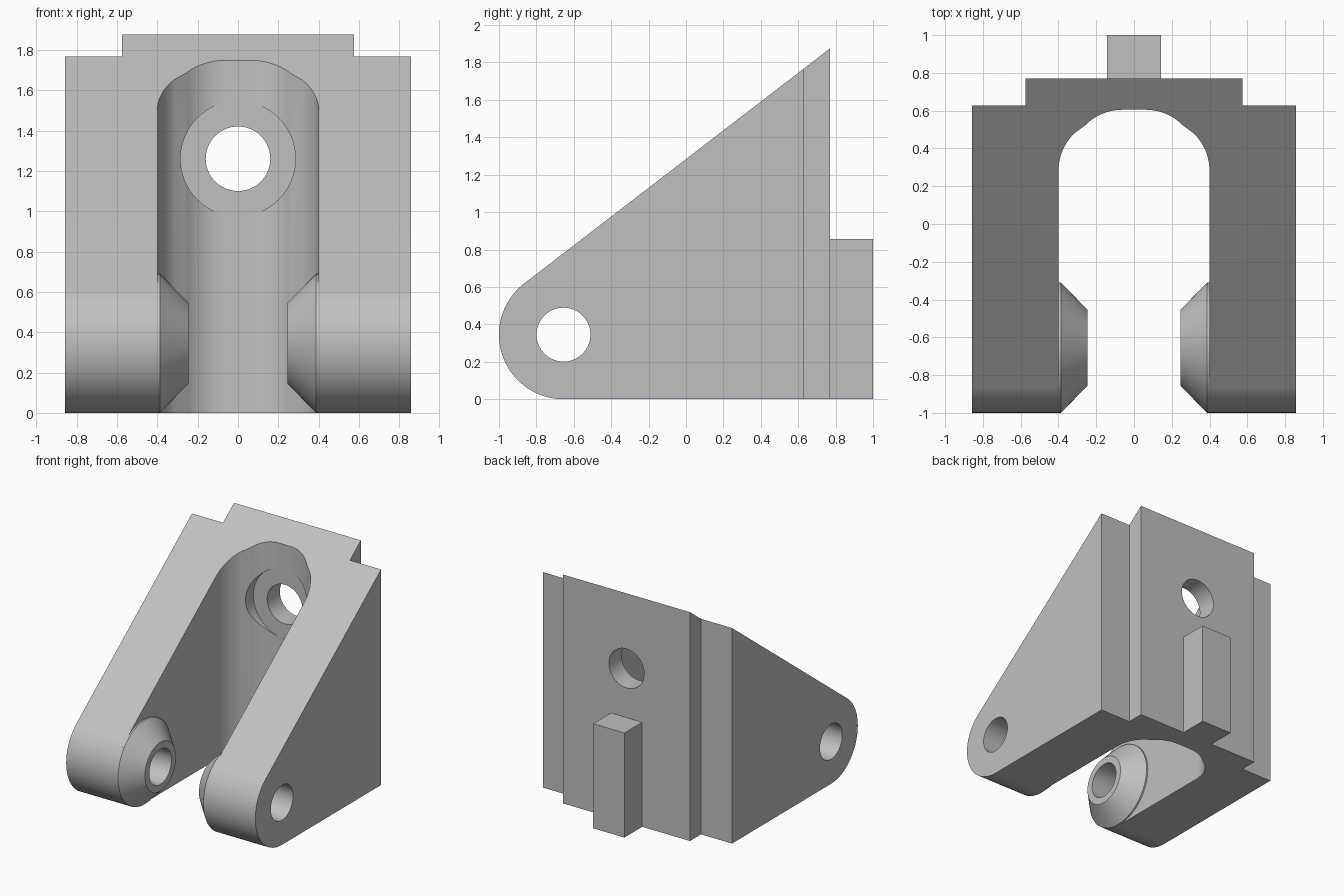
import bpy, bmesh
from math import cos, sin, pi, atan2, acos, hypot, radians
from mathutils import Vector, Matrix

if "Cube" in bpy.data.objects:
    bpy.data.objects.remove(bpy.data.objects["Cube"])

grey = bpy.data.materials.new("light_grey")
grey.use_nodes = True
grey.diffuse_color = (0.53, 0.53, 0.53, 1)
grey.node_tree.nodes["Principled BSDF"].inputs["Base Color"].default_value = (0.53, 0.53, 0.53, 1)

SEG = 96
HALF_W, SLOT = 0.857, 0.4           # half width of body and of slot
PIN_Y, PIN_Z, ARM_R = -0.655, 0.345, 0.345
BACK, TOP = 0.77, 1.875


def make(name, bm):
    bmesh.ops.recalc_face_normals(bm, faces=bm.faces)
    mesh = bpy.data.meshes.new(name)
    bm.to_mesh(mesh)
    bm.free()
    mesh.materials.append(grey)
    ob = bpy.data.objects.new(name, mesh)
    bpy.context.collection.objects.link(ob)
    return ob


def prism(name, points, direction):
    """Extrude a planar outline along a direction."""
    bm = bmesh.new()
    face = bm.faces.new([bm.verts.new(p) for p in points])
    new = bmesh.ops.extrude_face_region(bm, geom=[face])["geom"]
    bmesh.ops.translate(bm, vec=direction,
                        verts=[v for v in new if isinstance(v, bmesh.types.BMVert)])
    return make(name, bm)


def box(name, x0, x1, y0, y1, z0, z1):
    return prism(name, [(x0, y0, z0), (x1, y0, z0), (x1, y1, z0), (x0, y1, z0)], (0, 0, z1 - z0))


def rod(name, radius, y0, y1, z):
    """Cylinder along y."""
    ring = [(radius * cos(2 * pi * i / SEG), y0, z + radius * sin(2 * pi * i / SEG)) for i in range(SEG)]
    return prism(name, ring, (0, y1 - y0, 0))


def cut(target, cutter):
    cutter.hide_render = True
    mod = target.modifiers.new("cut", 'BOOLEAN')
    mod.operation, mod.solver, mod.object = 'DIFFERENCE', 'EXACT', cutter
    bpy.context.view_layer.objects.active = target
    bpy.ops.object.modifier_apply(modifier=mod.name)
    bpy.data.objects.remove(cutter)


# Wedge body: rounded nose, sloped top tangent to the nose
dy, dz = BACK - PIN_Y, TOP - PIN_Z
tangent = atan2(dz, dy) + acos(ARM_R / hypot(dy, dz))
N = 48
side = [(-HALF_W, BACK, TOP)]
for i in range(N + 1):
    a = tangent + (1.5 * pi - tangent) * i / N
    side.append((-HALF_W, PIN_Y + ARM_R * cos(a), PIN_Z + ARM_R * sin(a)))
side.append((-HALF_W, BACK, 0))
body = prism("bracket_body", side, (2 * HALF_W, 0, 0))

# Rear corner steps
for s in (-1, 1):
    cut(body, box("step_cutter", *sorted((s * 0.575, s * 2)), 0.628, 2, -1, 3))

# Slot with a blended, chamfered end
R, N = 0.28, 16
half = [(SLOT, -2, -1)]
for cx, cy, start in ((SLOT - R, 0.28, 0), (0.06, 0.605 - R, pi / 4)):
    for i in range(N + 1):
        a = start + pi / 4 * i / N
        half.append((cx + R * cos(a), cy + R * sin(a), -1))
slot = half + [(-x, y, z) for x, y, z in reversed(half)]
cut(body, prism("slot_cutter", slot, (0, 0, 4)))

# Bolt hole with spot face, and the pivot pin hole
cut(body, rod("spot_face_cutter", 0.285, 0.2, 0.606, 1.26))
cut(body, rod("bolt_hole_cutter", 0.16, 0.1, 2, 1.26))
pin = rod("pin_hole_cutter", 0.144, -2, 2, 0)
pin.data.transform(Matrix.Translation((0, PIN_Y, PIN_Z)) @ Matrix.Rotation(pi / 2, 4, 'Z'))
cut(body, pin)

# Rear locating tab
tab = box("rear_tab", -0.142, 0.142, BACK, 1, 0, 0.857)


# Conical bosses around the pin hole
def boss(name, s):
    bm = bmesh.new()
    rings = []
    for x, r in ((SLOT, 0.144), (SLOT, ARM_R), (0.387, ARM_R), (0.245, 0.2), (0.245, 0.144)):
        rings.append([bm.verts.new((s * x, PIN_Y + r * cos(2 * pi * i / SEG),
                                    PIN_Z + r * sin(2 * pi * i / SEG))) for i in range(SEG)])
    for a, b in zip(rings, rings[1:] + rings[:1]):
        for i in range(SEG):
            j = (i + 1) % SEG
            bm.faces.new((a[i], a[j], b[j], b[i]))
    return make(name, bm)


parts = [body, tab, boss("left_boss", 1), boss("right_boss", -1)]
bpy.ops.object.select_all(action='DESELECT')
for ob in parts:
    ob.select_set(True)
bpy.context.view_layer.objects.active = body
bpy.ops.object.shade_smooth_by_angle(angle=radians(25))
